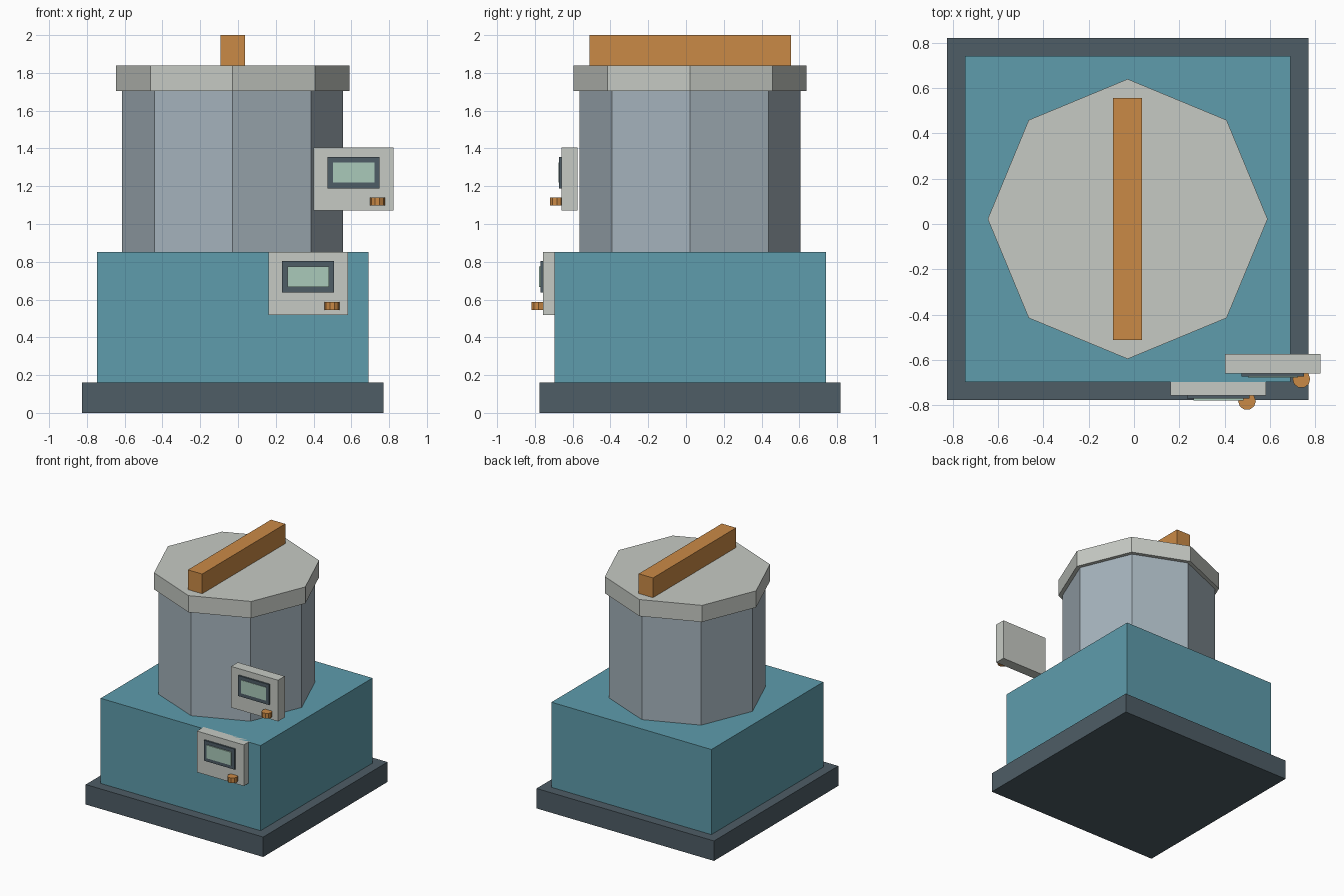
import bpy
import math
from mathutils import Vector

cube = bpy.data.objects.get("Cube")
if cube:
    bpy.data.objects.remove(cube, do_unlink=True)


def linear(c):
    c /= 255
    return c / 12.92 if c <= 0.04045 else ((c + 0.055) / 1.055) ** 2.4


def material(name, r, g, b):
    m = bpy.data.materials.new(name)
    m.use_nodes = True
    colour = (linear(r), linear(g), linear(b), 1)
    m.diffuse_color = colour
    m.node_tree.nodes["Principled BSDF"].inputs["Base Color"].default_value = colour
    return m


slate = material("dark slate", 78, 93, 102)
teal = material("teal", 94, 156, 172)
steel = material("blue grey steel", 165, 179, 188)
pale = material("pale grey", 198, 202, 196)
orange = material("orange", 202, 138, 70)
glass = material("pale green screen", 170, 202, 186)


def finish(name, mat):
    ob = bpy.context.object
    ob.name = ob.data.name = name
    ob.data.materials.append(mat)
    return ob


def box(name, mat, low, high):
    low, high = Vector(low), Vector(high)
    bpy.ops.mesh.primitive_cube_add(size=1, location=(low + high) / 2)
    ob = finish(name, mat)
    ob.data.transform(ob.matrix_world.to_3x3().to_4x4())
    for v in ob.data.vertices:
        v.co *= high - low
    return ob


def prism(name, mat, sides, radius, centre, z0, z1):
    # Start the ring with one corner on the +x axis
    bpy.ops.mesh.primitive_cylinder_add(
        vertices=sides, radius=radius, depth=z1 - z0,
        location=(centre[0], centre[1], (z0 + z1) / 2),
        rotation=(0, 0, math.pi / 2))
    return finish(name, mat)


CX, CY = -0.028, 0.022


def centred_box(name, mat, half_x, half_y, z0, z1):
    box(name, mat, (CX - half_x, CY - half_y, z0), (CX + half_x, CY + half_y, z1))


# Plinth, square housing, drum, lid and lid handle
centred_box("base_plinth", slate, 0.797, 0.797, 0, 0.162)
centred_box("housing", teal, 0.718, 0.718, 0.162, 0.853)
prism("drum", steel, 8, 0.585, (CX, CY), 0.853, 1.705)
prism("lid", pale, 8, 0.617, (CX, CY), 1.705, 1.84)
centred_box("lid_handle", orange, 0.064, 0.533, 1.84, 2.0)


def control_panel(prefix, x, y, z, screen_out):
    """Panel whose lower right front corner is at x, y, z."""
    def part(name, mat, x0, x1, front, back, z0, z1):
        box(prefix + name, mat, (x + x0, y - front, z + z0), (x + x1, y + back, z + z1))

    part("panel", pale, 0, 0.421, 0, 0.086, 0, 0.334)
    part("screen_frame", slate, 0.072, 0.348, 0.013, 0.005, 0.118, 0.284)
    part("screen", glass, 0.101, 0.322, screen_out, 0.005, 0.148, 0.255)
    prism(prefix + "knob", orange, 10, 0.039, (x + 0.337, y - 0.024), z + 0.027, z + 0.069)


# Panel on the housing and panel beside the drum
control_panel("lower_", 0.161, -0.757, 0.519, 0.021)
control_panel("upper_", 0.401, -0.66, 1.071, 0.016)
